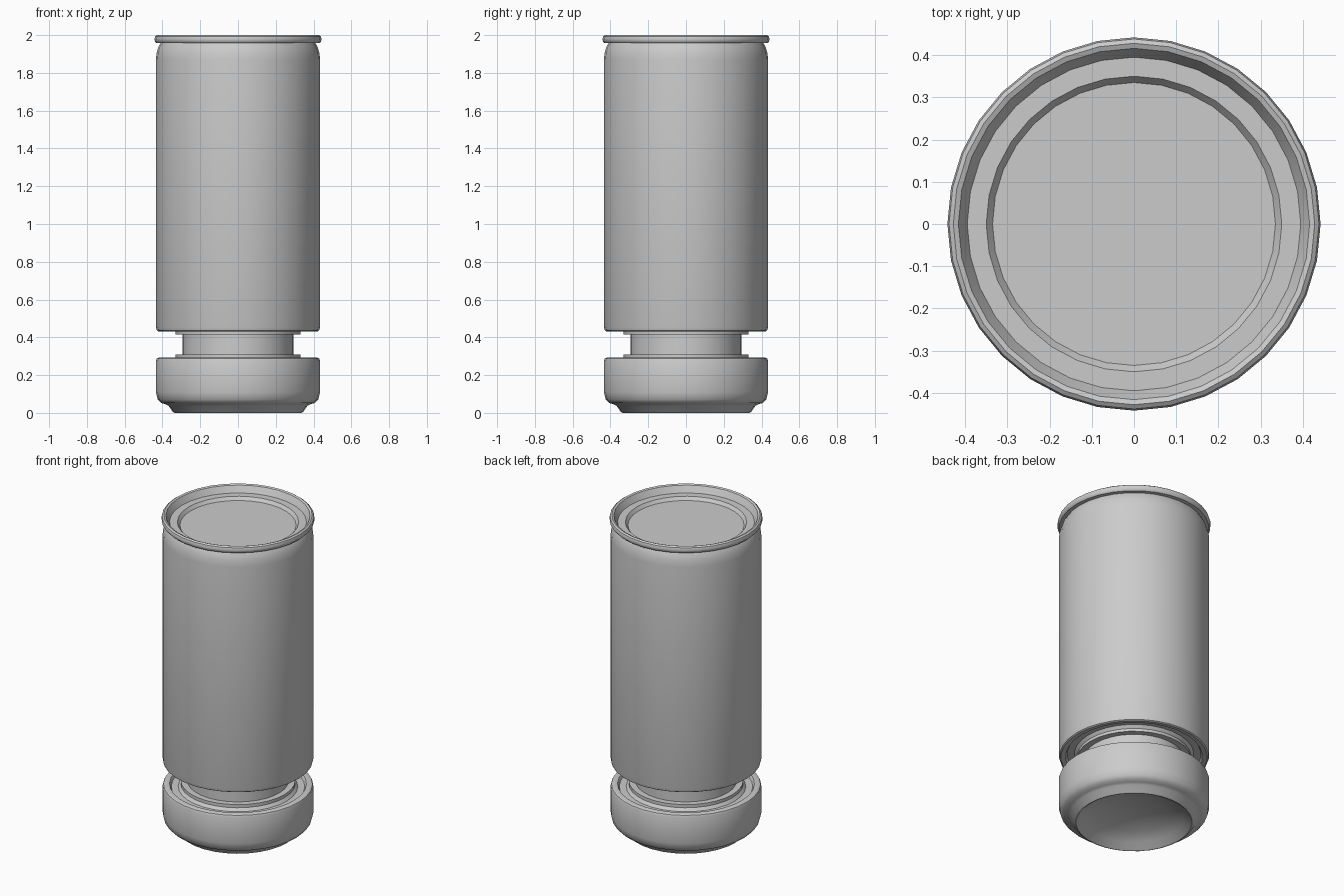
import bpy, bmesh, math


def lathe(name, profile, sides=32, angle=35):
    """Spin an (r, z) profile round z; r = 0 points become poles."""
    bm = bmesh.new()
    verts = [bm.verts.new((r, 0, z)) for r, z in profile]
    edges = [bm.edges.new(p) for p in zip(verts, verts[1:])]
    bmesh.ops.spin(bm, geom=verts + edges, cent=(0, 0, 0), axis=(0, 0, 1),
                   angle=math.tau, steps=sides, use_duplicate=False)
    bmesh.ops.remove_doubles(bm, verts=bm.verts, dist=0.0005)
    bmesh.ops.dissolve_degenerate(bm, edges=bm.edges, dist=0.0005)
    bmesh.ops.recalc_face_normals(bm, faces=bm.faces)
    mesh = bpy.data.meshes.new(name)
    bm.to_mesh(mesh)
    bm.free()
    obj = bpy.data.objects.new(name, mesh)
    bpy.context.collection.objects.link(obj)
    bpy.ops.object.select_all(action='DESELECT')
    obj.select_set(True)
    bpy.context.view_layer.objects.active = obj
    bpy.ops.object.shade_smooth_by_angle(angle=math.radians(angle))
    return obj


# Lower section: domed underside, foot, wall, recessed top with a stepped collar
lathe("lower_can", [
    (0, 0.10), (0.12, 0.09), (0.22, 0.065), (0.29, 0.035), (0.325, 0.005),
    (0.335, 0.0), (0.345, 0.005), (0.368, 0.038), (0.385, 0.046),
    (0.408, 0.053), (0.425, 0.072), (0.435, 0.11), (0.435, 0.275),
    (0.43, 0.288), (0.422, 0.292), (0.395, 0.29), (0.385, 0.272),
    (0.345, 0.272), (0.33, 0.29), (0.33, 0.31), (0, 0.31)])

# Narrow neck joining the two sections
lathe("neck", [(0, 0.305), (0.293, 0.305), (0.293, 0.42), (0, 0.42)], 32)

# Upper section: stepped collar, tall wall, shoulder, rolled rim, sunken lid
lathe("upper_can", [
    (0, 0.416), (0.33, 0.416), (0.33, 0.434), (0.345, 0.452), (0.385, 0.452),
    (0.395, 0.435), (0.422, 0.432), (0.43, 0.437), (0.435, 0.455),
    (0.435, 1.87), (0.431, 1.905), (0.422, 1.935), (0.41, 1.957),
    (0.432, 1.958), (0.44, 1.967), (0.442, 1.98), (0.438, 1.993),
    (0.428, 2.0), (0.416, 1.995), (0.408, 1.98), (0.395, 1.955),
    (0.35, 1.955), (0.335, 1.935), (0, 1.935)])
